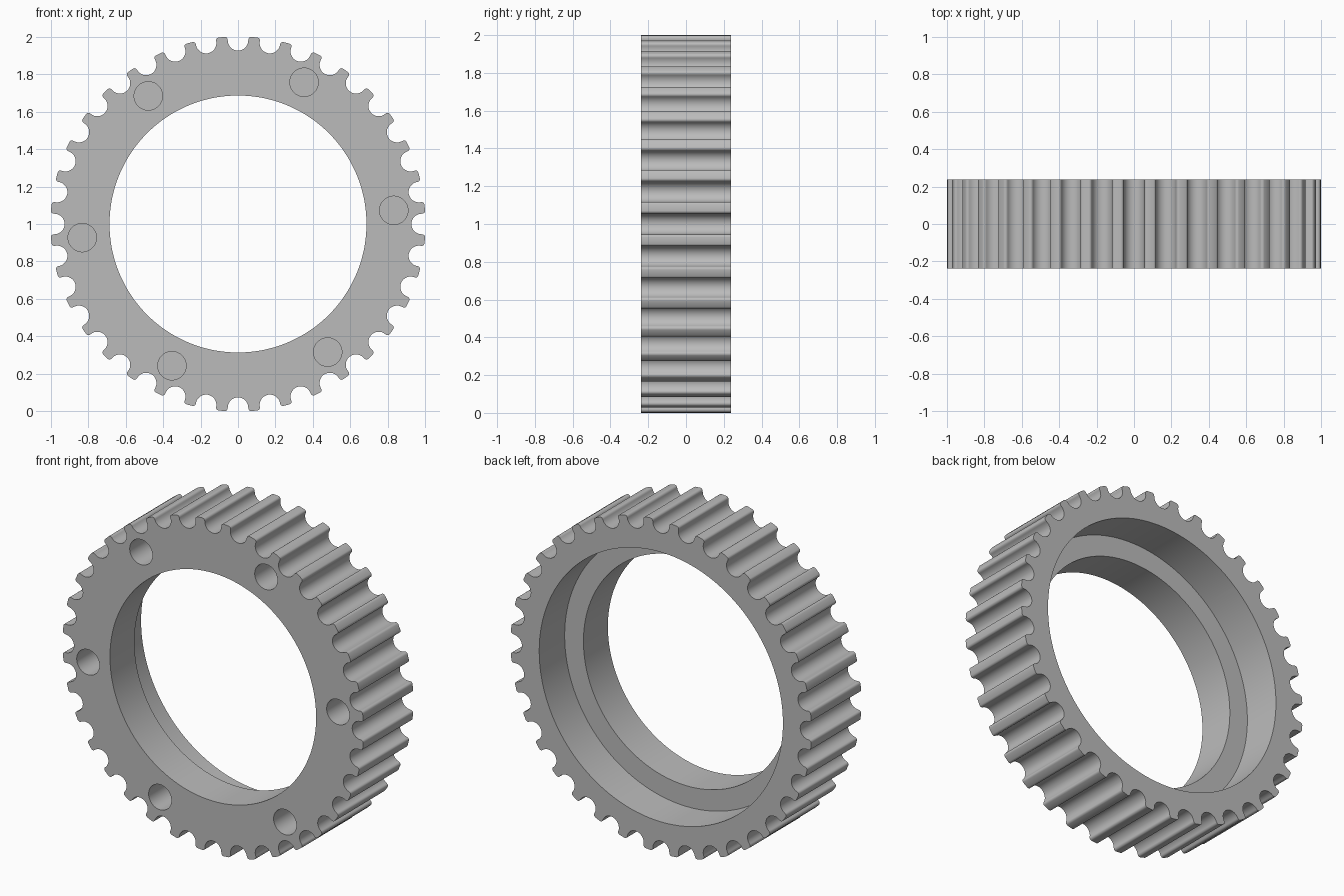
import bpy, bmesh
from math import sin, cos, pi, radians
from mathutils import Matrix, Vector

TEETH = 36
HALF = 0.2375          # half of the belt width
GROOVE_R, GROOVE_C = 0.055, 0.982
TIP_R = 0.015

if "Cube" in bpy.data.objects:
    bpy.data.objects.remove(bpy.data.objects["Cube"])

grey = bpy.data.materials.new("grey metal")
grey.use_nodes = True
grey.diffuse_color = (0.5, 0.5, 0.5, 1)
grey.node_tree.nodes["Principled BSDF"].inputs["Base Color"].default_value = (0.5, 0.5, 0.5, 1)


def extrude_outline(name, outline, y0, y1):
    """Solid made from an (x, z) outline between two depths."""
    bm = bmesh.new()
    face = bm.faces.new([bm.verts.new((x, y0, z)) for x, z in outline])
    grown = bmesh.ops.extrude_face_region(bm, geom=[face])["geom"]
    moved = [v for v in grown if isinstance(v, bmesh.types.BMVert)]
    bmesh.ops.translate(bm, verts=moved, vec=(0, y1 - y0, 0))
    bmesh.ops.recalc_face_normals(bm, faces=bm.faces)
    mesh = bpy.data.meshes.new(name)
    bm.to_mesh(mesh)
    bm.free()
    mesh.materials.append(grey)
    obj = bpy.data.objects.new(name, mesh)
    bpy.context.collection.objects.link(obj)
    return obj


def circle(r, n, cx=0, cz=1):
    return [(cx + r * cos(2 * pi * i / n), cz + r * sin(2 * pi * i / n)) for i in range(n)]


# Half a groove: round root, then the rounded tooth corner, then the tooth middle
half = [Vector((GROOVE_C - GROOVE_R * cos(a), GROOVE_R * sin(a)))
        for a in (pi / 2 * i / 8 for i in range(9))]
half += [Vector((1 - TIP_R + TIP_R * sin(a), GROOVE_R + TIP_R - TIP_R * cos(a)))
         for a in (pi / 2 * i / 4 for i in range(5))]
tip = half[-1].length
mid = Vector((tip * cos(pi / TEETH), tip * sin(pi / TEETH)))
pitch = [Vector((p.x, -p.y)) for p in reversed(half[1:])] + half + [mid]

outline = []
for i in range(TEETH):
    turn = Matrix.Rotation(2 * pi * i / TEETH, 2)
    outline += [(q.x, q.y + 1) for q in (turn @ p for p in pitch)]
pulley = extrude_outline("toothed_ring", outline, -HALF, HALF)

# Bore, rear recess and blind screw holes in the front
cutters = [extrude_outline("bore_cutter", circle(0.687, 128), -0.5, 0.5),
           extrude_outline("recess_cutter", circle(0.812, 128), -0.005, 0.5)]
for k in range(6):
    a = radians(5 + 60 * k)
    cutters.append(extrude_outline("screw_hole_cutter", circle(
        0.076, 40, 0.836 * cos(a), 1 + 0.836 * sin(a)), -0.5, -0.04))

for c in cutters:
    c.hide_render = True
    mod = pulley.modifiers.new("cut", 'BOOLEAN')
    mod.operation, mod.solver, mod.object = 'DIFFERENCE', 'EXACT', c

bpy.ops.object.select_all(action='DESELECT')
pulley.select_set(True)
bpy.context.view_layer.objects.active = pulley
for mod in list(pulley.modifiers):
    bpy.ops.object.modifier_apply(modifier=mod.name)
for c in cutters:
    bpy.data.objects.remove(c)
bpy.ops.object.shade_smooth_by_angle(angle=radians(32))
